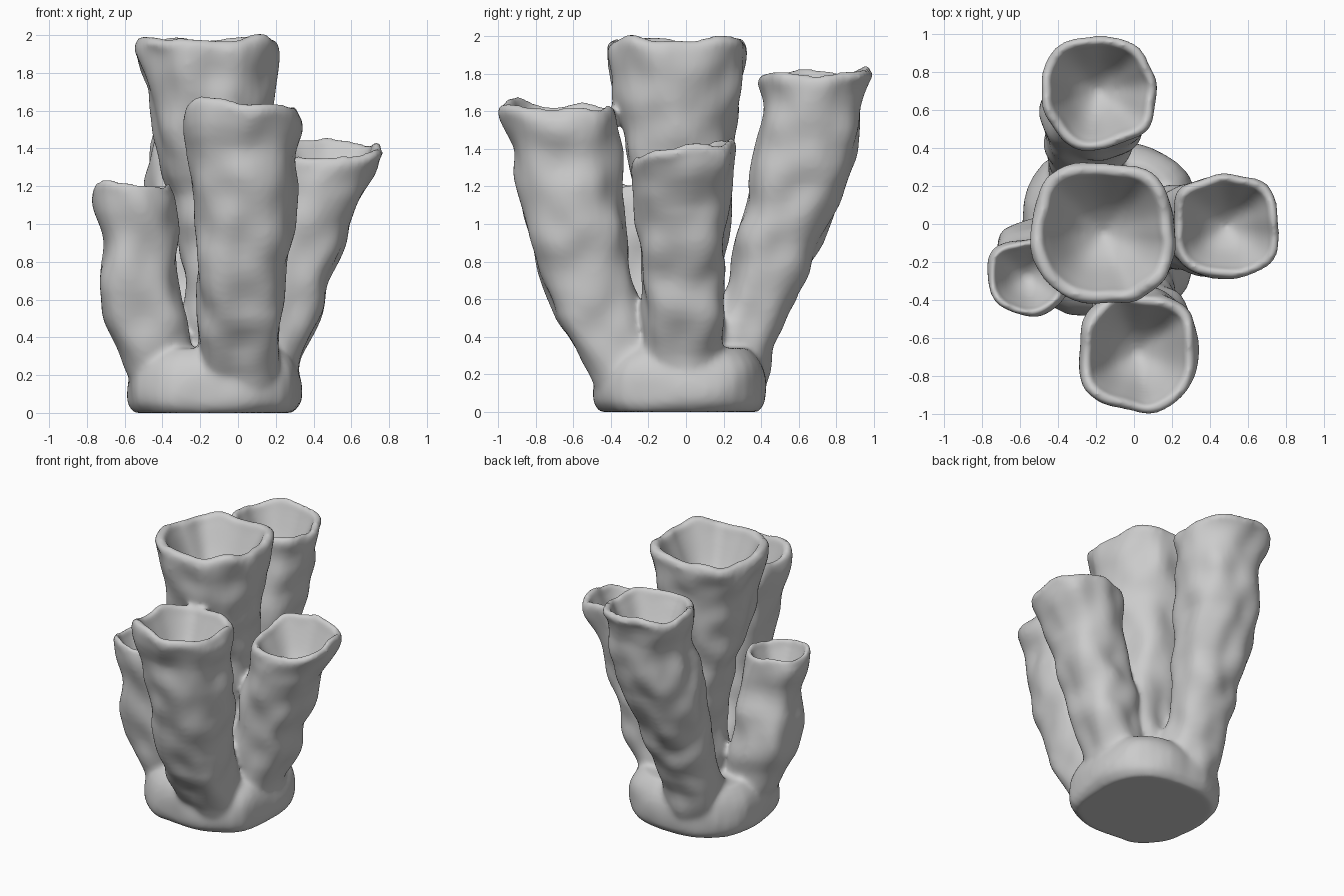
import bpy, bmesh, math
from mathutils import Vector, noise

if "Cube" in bpy.data.objects:
    bpy.data.objects.remove(bpy.data.objects["Cube"])

SEGS = 40
# Tube rings as (z, centre x, centre y, radius), from foot to mouth
CENTRE = [(0.1, -0.10, 0, 0.21), (0.6, -0.09, 0, 0.195), (1.15, -0.12, 0, 0.235),
          (1.4, -0.14, -0.04, 0.285), (1.7, -0.145, -0.05, 0.33), (1.98, -0.16, -0.05, 0.38)]
FRONT = [(0.1, 0, -0.24, 0.22), (0.5, 0.01, -0.465, 0.225), (1.0, 0.03, -0.585, 0.265),
         (1.4, 0.02, -0.64, 0.285), (1.62, 0.02, -0.68, 0.31)]
BACK = [(0.1, -0.24, 0.19, 0.21), (0.6, -0.25, 0.39, 0.195), (1.2, -0.22, 0.59, 0.26),
        (1.6, -0.18, 0.67, 0.265), (1.8, -0.19, 0.70, 0.30)]
RIGHT = [(0.1, 0.10, -0.01, 0.20), (0.6, 0.25, -0.015, 0.215),
         (1.1, 0.39, -0.02, 0.24), (1.4, 0.49, -0.01, 0.28)]
LEFT = [(0.1, -0.35, -0.13, 0.20), (0.4, -0.47, -0.18, 0.20), (0.7, -0.535, -0.21, 0.22),
        (0.9, -0.515, -0.25, 0.19), (1.21, -0.56, -0.28, 0.205)]


def densify(rings, step=0.05):
    """Insert smoothly interpolated (Catmull-Rom) rings between the key rings."""
    out = []
    for i in range(len(rings) - 1):
        p0, p1 = rings[max(i - 1, 0)], rings[i]
        p2, p3 = rings[i + 1], rings[min(i + 2, len(rings) - 1)]
        n = max(1, round((p2[0] - p1[0]) / step))
        for k in range(n):
            t = k / n
            c = [0.5 * (2*b + (e - a)*t + (2*a - 5*b + 4*e - d)*t*t
                        + (3*b - a - 3*e + d)*t**3)
                 for a, b, e, d in zip(p0, p1, p2, p3)]
            c[0] = p1[0] + (p2[0] - p1[0]) * t
            out.append(tuple(c))
    return out + [rings[-1]]


def add_ring(bm, ring, scale=1.0, dz=0.0, bump=0.0, tilt=(0, 0), rim=0.0):
    """Rounded-square ring with a lumpy outline and a wavy, tilted rim."""
    z, cx, cy, r = ring
    verts = []
    for i in range(SEGS):
        a = math.tau * i / SEGS
        c, s = math.cos(a), math.sin(a)
        k = (abs(c)**2.7 + abs(s)**2.7) ** (-1 / 2.7) * scale * r
        q = Vector((cx + r*c, cy + r*s, z))
        f = k + bump * noise.noise(Vector((q.x*6, q.y*6, q.z*5)))
        wave = 0.05 * noise.noise(Vector((q.x*5, q.y*5, 3.3)))
        lift = rim * (wave + tilt[0]*c + tilt[1]*s)
        verts.append(bm.verts.new((cx + f*c, cy + f*s, z + dz + lift)))
    return verts


def skin(bm, loops):
    """Bridge successive rings and cap both ends."""
    for a, b in zip(loops, loops[1:]):
        for i in range(SEGS):
            j = (i + 1) % SEGS
            bm.faces.new((a[i], a[j], b[j], b[i]))
    bm.faces.new(loops[0][::-1])
    bm.faces.new(loops[-1])


def add_tube(bm, keys, pit, tilt=(0, 0)):
    """Lumpy outer wall, thick rounded lip, then a funnel-shaped pit."""
    rings = densify(keys)
    top = rings[-1]
    loops = []
    for r in rings[:-1]:
        w = max(0.0, 1 - (top[0] - r[0]) / 0.25)
        loops.append(add_ring(bm, r, bump=0.04, tilt=tilt, rim=w))
    for k in range(5):
        a = math.pi * k / 4
        loops.append(add_ring(bm, top, 0.89 + 0.10*math.cos(a),
                              0.045*math.sin(a) - 0.03, 0.03, tilt, 1))
    for k in range(1, 11):
        d = k / 10
        s = 0.79 - 0.49*d - 0.24*d**5
        loops.append(add_ring(bm, top, s, -0.03 - d*pit, 0.03*s, tilt, 1 - d))
    skin(bm, loops)


bm = bmesh.new()
# Foot: low round pad with softened edges
foot = []
for k in range(9):
    t = k / 8
    r = 0.46 - 0.04*(1 - t)**12 - 0.09*t**5
    foot.append(add_ring(bm, (0.34 * t, -0.125, -0.035, r), bump=0.02))
skin(bm, foot)

# Five tubes
add_tube(bm, CENTRE, 0.40)
add_tube(bm, FRONT, 0.34, (-0.01, 0))
add_tube(bm, BACK, 0.34, (0, 0.01))
add_tube(bm, RIGHT, 0.30, (0.01, 0.05))
add_tube(bm, LEFT, 0.22, (-0.01, 0))

mesh = bpy.data.meshes.new("tube_sponge")
bm.to_mesh(mesh)
bm.free()
sponge = bpy.data.objects.new("tube_sponge", mesh)
bpy.context.collection.objects.link(sponge)
bpy.context.view_layer.objects.active = sponge
sponge.select_set(True)

# Fuse tubes and foot into one soft skin
fuse = sponge.modifiers.new("fuse", 'REMESH')
fuse.mode = 'VOXEL'
fuse.voxel_size = 0.016
soft = sponge.modifiers.new("soften", 'SMOOTH')
soft.factor = 0.5
soft.iterations = 12
for name in ("fuse", "soften"):
    bpy.ops.object.modifier_apply(modifier=name)
bpy.ops.object.shade_smooth()
